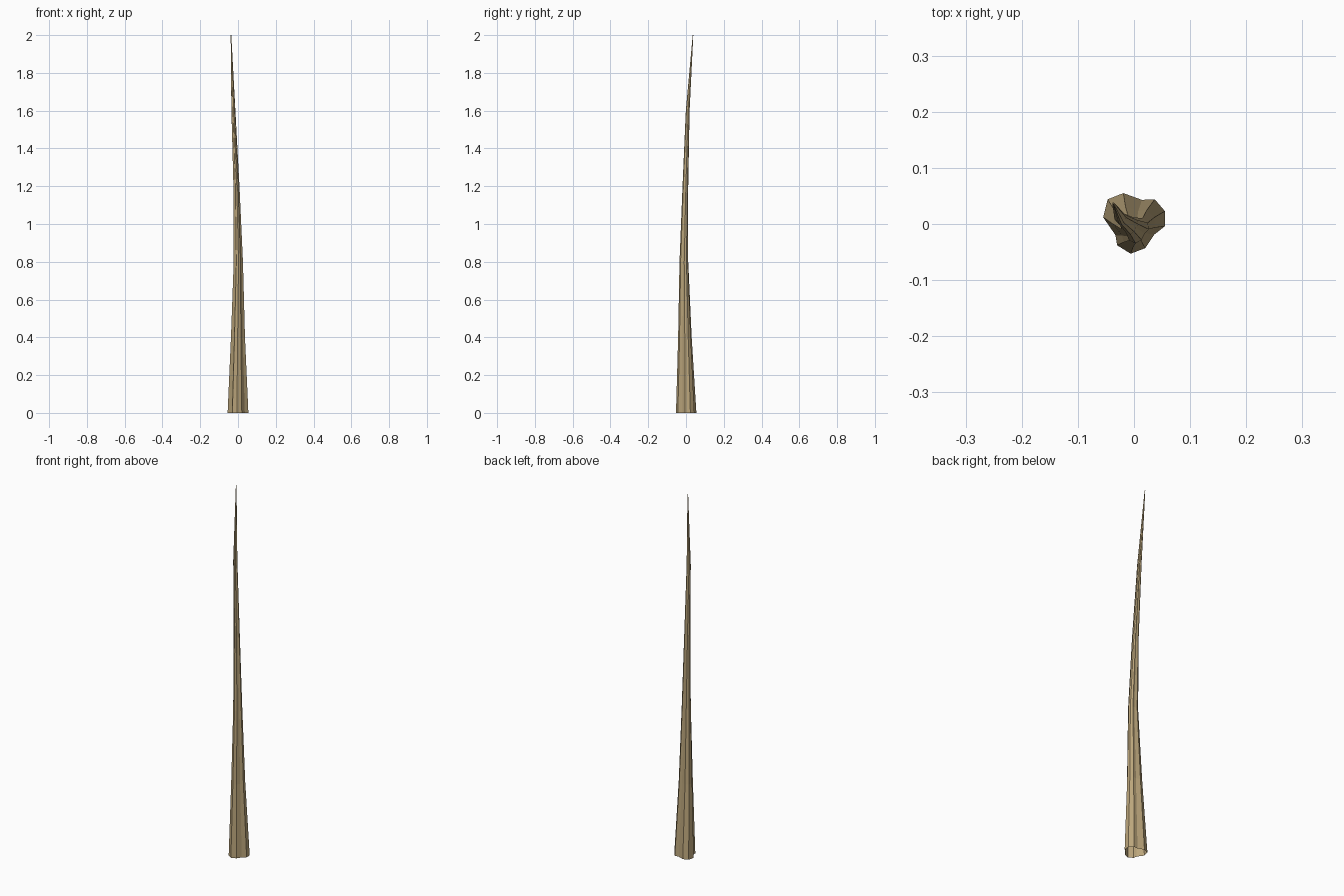
import bpy, bmesh
from mathutils import Matrix

if "Cube" in bpy.data.objects:
    bpy.data.objects.remove(bpy.data.objects["Cube"])

# Three-lobed cross-section at the foot of the branch
SECTION = [(0.055, 0.023), (0.037, 0.044), (0.014, 0.043), (-0.019, 0.055),
           (-0.047, 0.044), (-0.055, 0.012), (-0.033, -0.020), (-0.030, -0.038),
           (-0.006, -0.053), (0.020, -0.043), (0.036, -0.019), (0.055, -0.004)]

# Branch stations: height, centre x, centre y, scale, twist in radians
STATIONS = [(0.0, 0.0, 0.0, 1.0, 0.0),
            (0.4, 0.0, -0.006, 0.67, 0.06),
            (0.8, 0.002, -0.011, 0.44, 0.14),
            (1.2, -0.008, -0.003, 0.29, 0.22),
            (1.6, -0.024, 0.009, 0.19, 0.3),
            (2.0, -0.037, 0.037, 0.03, 0.38)]

bm = bmesh.new()
rings = []
for z, cx, cy, s, twist in STATIONS:
    m = Matrix.Translation((cx, cy, z)) @ Matrix.Rotation(twist, 4, 'Z') @ Matrix.Scale(s, 4)
    ring = [bm.verts.new((x, y, 0)) for x, y in SECTION]
    bmesh.ops.transform(bm, matrix=m, verts=ring)
    rings.append(ring)

# Faceted sides, closed tip, open foot
n = len(SECTION)
for a, b in zip(rings, rings[1:]):
    for i in range(n):
        j = (i + 1) % n
        bm.faces.new((a[i], a[j], b[j], b[i]))
bm.faces.new(rings[-1])

mesh = bpy.data.meshes.new("branch")
bm.to_mesh(mesh)
bm.free()
branch = bpy.data.objects.new("branch", mesh)
bpy.context.collection.objects.link(branch)

# Dry wood colour
wood = bpy.data.materials.new("dry_wood")
wood.diffuse_color = (0.50, 0.38, 0.20, 1)
wood.use_nodes = True
wood.node_tree.nodes["Principled BSDF"].inputs["Base Color"].default_value = wood.diffuse_color
mesh.materials.append(wood)
